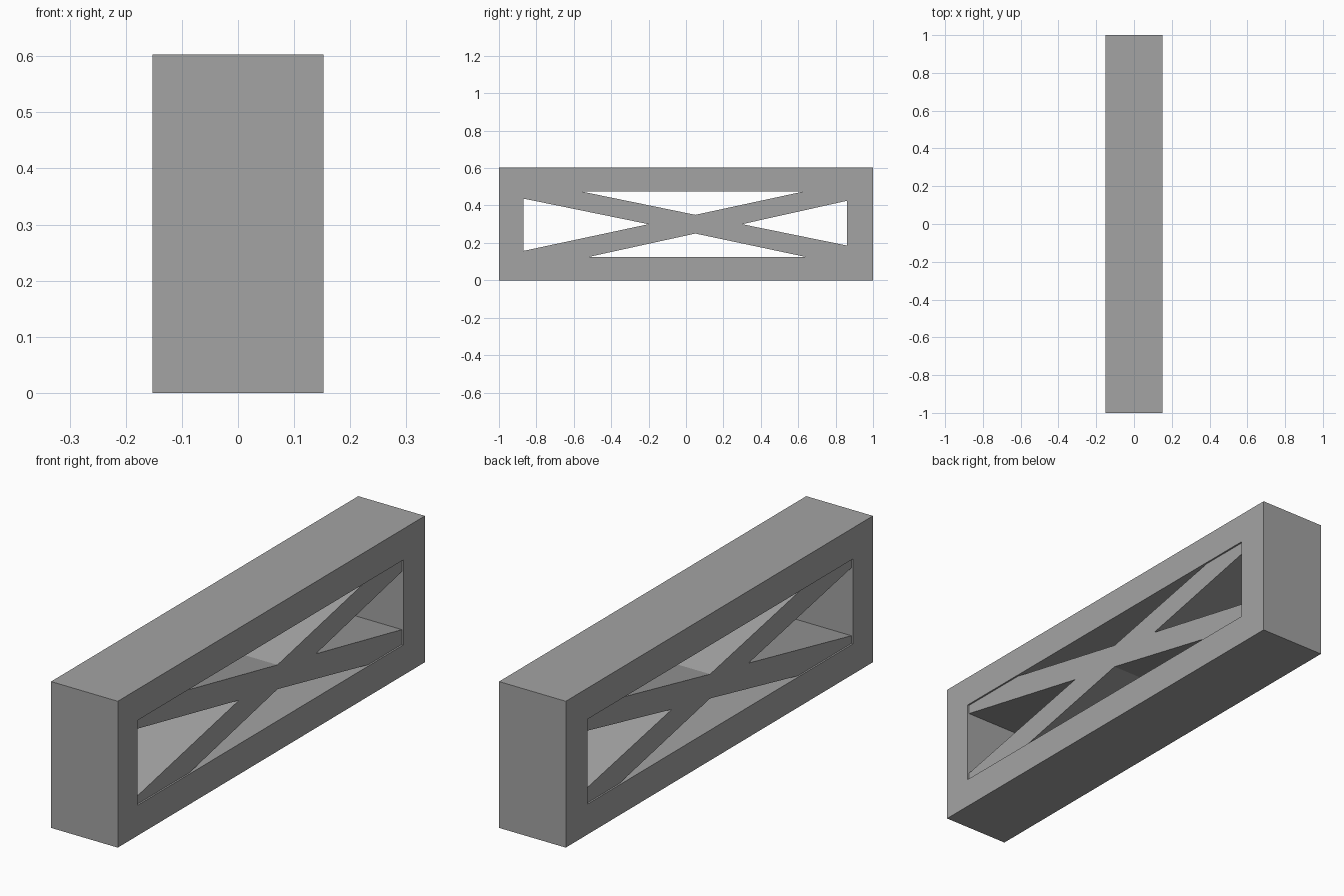
import bpy
import bmesh

cube = bpy.data.objects.get("Cube")
if cube:
    bpy.data.objects.remove(cube, do_unlink=True)

grey = bpy.data.materials.new("concrete grey")
grey.use_nodes = True
colour = (0.37, 0.37, 0.37, 1)
grey.diffuse_color = colour
grey.node_tree.nodes["Principled BSDF"].inputs["Base Color"].default_value = colour

HALF_WIDTH, HALF_LENGTH, HEIGHT = 0.152, 1.0, 0.603
BACK, FRONT, LOW, HIGH = -0.87, 0.86, 0.125, 0.475
RECESS = 0.007


def finish(name, bm):
    bmesh.ops.recalc_face_normals(bm, faces=bm.faces)
    mesh = bpy.data.meshes.new(name)
    bm.to_mesh(mesh)
    bm.free()
    mesh.materials.append(grey)
    obj = bpy.data.objects.new(name, mesh)
    bpy.context.collection.objects.link(obj)


def rectangle(y0, y1, z0, z1):
    return [(y0, z0), (y1, z0), (y1, z1), (y0, z1)]


# Rectangular frame: outer and inner loops on both sides, bridged by quads
bm = bmesh.new()
outer = rectangle(-HALF_LENGTH, HALF_LENGTH, 0, HEIGHT)
inner = rectangle(BACK, FRONT, LOW, HIGH)
loops = [[bm.verts.new((x, y, z)) for y, z in ring]
         for x, ring in ((-HALF_WIDTH, outer), (HALF_WIDTH, outer),
                         (HALF_WIDTH, inner), (-HALF_WIDTH, inner))]
for a, b in zip(loops, loops[1:] + loops[:1]):
    for i in range(4):
        j = (i + 1) % 4
        bm.faces.new((a[i], a[j], b[j], b[i]))
finish("frame", bm)

# Crossed brace: one X outline, slightly recessed, filling the window depth
outline = [
    (0.05, 0.35), (0.63, HIGH), (FRONT, HIGH), (FRONT, 0.425),
    (0.30, 0.30), (FRONT, 0.186), (FRONT, LOW), (0.64, LOW),
    (0.05, 0.25), (-0.52, LOW), (BACK, LOW), (BACK, 0.157),
    (-0.20, 0.30), (BACK, 0.437), (BACK, HIGH), (-0.56, HIGH),
]
bm = bmesh.new()
depth = HALF_WIDTH - RECESS
face = bm.faces.new([bm.verts.new((-depth, y, z)) for y, z in outline])
extruded = bmesh.ops.extrude_face_region(bm, geom=[face], use_keep_orig=True)
moved = [g for g in extruded["geom"] if isinstance(g, bmesh.types.BMVert)]
bmesh.ops.translate(bm, verts=moved, vec=(2 * depth, 0, 0))
finish("cross_brace", bm)
